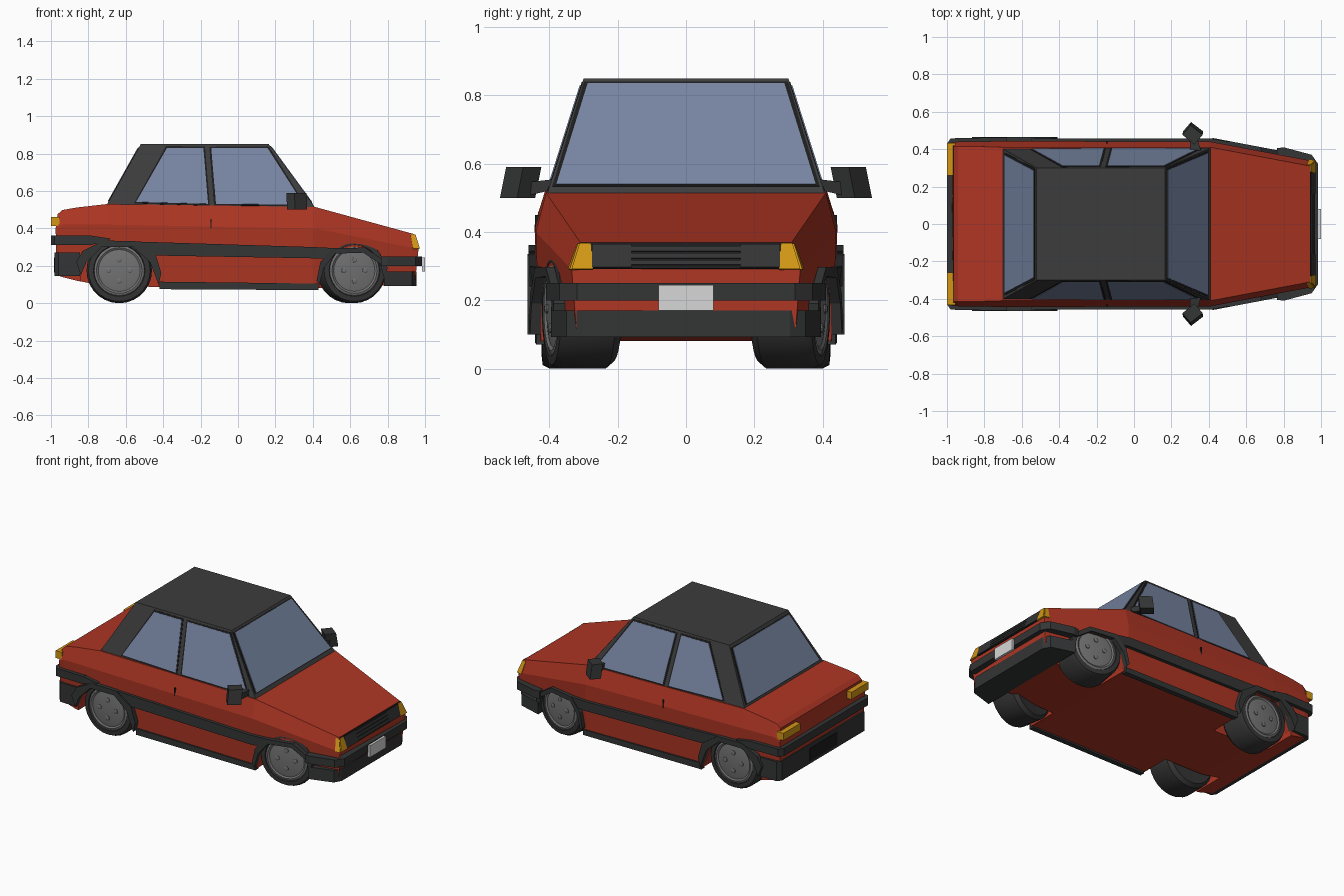
import bpy, bmesh, math
from mathutils import Vector, Matrix

if "Cube" in bpy.data.objects:
    bpy.data.objects.remove(bpy.data.objects["Cube"])


def material(name, r, g, b):
    m = bpy.data.materials.new(name)
    m.diffuse_color = (r, g, b, 1)
    m.use_nodes = True
    m.node_tree.nodes["Principled BSDF"].inputs["Base Color"].default_value = m.diffuse_color
    return m


RED = material("red_paint", 0.42, 0.036, 0.017)
ROOF = material("dark_roof", 0.046, 0.046, 0.046)
TRIM = material("dark_trim", 0.034, 0.035, 0.036)
BLACK = material("black_seal", 0.012, 0.012, 0.013)
GLASS = material("blue_glass", 0.185, 0.235, 0.36)
AMBER = material("amber_lamp", 0.65, 0.31, 0.008)
TYRE = material("tyre_rubber", 0.036, 0.036, 0.036)
RIM = material("grey_rim", 0.17, 0.17, 0.17)
PLATE = material("pale_plate", 0.68, 0.68, 0.68)


def build(name, verts, faces, mat, mirror=False, smooth=False):
    """Mesh object, optionally with a copy mirrored across y = 0."""
    bm = bmesh.new()
    for s in ((1, -1) if mirror else (1,)):
        vs = [bm.verts.new((v[0], v[1] * s, v[2])) for v in verts]
        for f in faces:
            bm.faces.new([vs[i] for i in f])
    bmesh.ops.recalc_face_normals(bm, faces=bm.faces)
    me = bpy.data.meshes.new(name)
    bm.to_mesh(me)
    bm.free()
    ob = bpy.data.objects.new(name, me)
    bpy.context.collection.objects.link(ob)
    if mat:
        me.materials.append(mat)
    if smooth:
        bpy.ops.object.select_all(action='DESELECT')
        ob.select_set(True)
        bpy.context.view_layer.objects.active = ob
        bpy.ops.object.shade_smooth_by_angle(angle=math.radians(30))
    return ob


def loft(name, rings, mat, mirror=False, smooth=False):
    """Closed skin through rings of equal point count."""
    n = len(rings[0])
    verts = [p for r in rings for p in r]
    faces = [list(range(n)), list(range(len(verts) - n, len(verts)))]
    for k in range(len(rings) - 1):
        for i in range(n):
            j = (i + 1) % n
            faces.append([k * n + i, k * n + j, (k + 1) * n + j, (k + 1) * n + i])
    return build(name, verts, faces, mat, mirror, smooth)


def plate(name, corners, out, mat, mirror=False):
    """Thin plate lying on a surface, raised by 'out'."""
    c = [Vector(p) for p in corners]
    n = (c[1] - c[0]).cross(c[2] - c[0]).normalized()
    mid = sum(c, Vector()) / len(c)
    if n.dot(mid - Vector((0, 0, 0.3))) < 0:
        n = -n
    return loft(name, [[p - n * 0.002 for p in c], [p + n * out for p in c]], mat, mirror)


def side_y(x):
    return 0.44 if x < 0.41 else 0.44 - (x - 0.41) * 0.19


def side_part(name, pts, out, mat, depth=0.03):
    """Outline in x,z that follows the body flank on both sides."""
    loft(name, [[(x, side_y(x) - depth, z) for x, z in pts],
                [(x, side_y(x) + out, z) for x, z in pts]], mat, True)


def slab(name, plan, z0, z1, mat):
    """Half plan outline in x,y, mirrored to a full slab."""
    full = plan + [(x, -y) for x, y in reversed(plan)]
    loft(name, [[(x, y, z) for x, y in full] for z in (z0, z1)], mat)


def box(name, a, b, mat, mirror=False):
    loft(name, [[(a[0], a[1], z), (b[0], a[1], z), (b[0], b[1], z), (a[0], b[1], z)]
                for z in (a[2], b[2])], mat, mirror)


# Body shell: half sections of (x, y, z) from sill to shoulder to deck edge
half = [
    [(-0.97, 0.42, 0.15), (-0.975, 0.435, 0.40), (-0.965, 0.415, 0.475)],
    [(-0.94, 0.425, 0.14), (-0.94, 0.44, 0.42), (-0.94, 0.415, 0.498)],
    [(-0.86, 0.43, 0.12), (-0.86, 0.44, 0.42), (-0.86, 0.415, 0.512)],
    [(-0.70, 0.43, 0.09), (-0.70, 0.444, 0.42), (-0.70, 0.41, 0.53)],
    [(0.41, 0.43, 0.08), (0.41, 0.44, 0.40), (0.41, 0.41, 0.515)],
    [(0.945, 0.32, 0.10), (0.965, 0.335, 0.29), (0.94, 0.31, 0.37)],
]
body = loft("body", [h + [(x, -y, z) for x, y, z in reversed(h)] for h in half], RED)

# Wheel wells cut out of the body
arch_rear = [(-0.84, 0.15), (-0.81, 0.22), (-0.73, 0.30), (-0.56, 0.30), (-0.47, 0.22), (-0.425, 0.10)]
arch_front = [(0.435, 0.10), (0.46, 0.19), (0.52, 0.265), (0.67, 0.27), (0.76, 0.21), (0.785, 0.12)]
for arch in (arch_rear, arch_front):
    pts = [(arch[0][0], 0.0)] + arch + [(arch[-1][0], 0.0)]
    cutter = loft("well_cutter", [[(x, y, z) for x, z in pts] for y in (0.22, 0.6)], RED, True)
    cutter.hide_render = True
    mod = body.modifiers.new("well", 'BOOLEAN')
    mod.operation, mod.object, mod.solver = 'DIFFERENCE', cutter, 'EXACT'
    bpy.context.view_layer.objects.active = body
    bpy.ops.object.modifier_apply(modifier=mod.name)
    bpy.data.objects.remove(cutter)

# Arch flares
side_part("rear_flare", arch_rear + [(-0.41, 0.16), (-0.44, 0.26), (-0.55, 0.332),
                                     (-0.72, 0.335), (-0.83, 0.28), (-0.865, 0.22)], 0.025, TRIM)
side_part("front_flare", arch_front + [(0.80, 0.19), (0.77, 0.235), (0.68, 0.297),
                                       (0.51, 0.295), (0.44, 0.22), (0.42, 0.12)], 0.022, TRIM)

# Side mouldings and sills
side_part("side_moulding", [(-0.56, 0.33), (-0.45, 0.255), (0.41, 0.24), (0.46, 0.24),
                            (0.51, 0.295), (0.41, 0.30)], 0.018, TRIM)
side_part("sill", [(-0.42, 0.075), (0.43, 0.07), (0.43, 0.105), (-0.42, 0.115)], 0.002, TRIM)
side_part("door_seam", [(-0.147, 0.45), (-0.141, 0.45), (-0.141, 0.40), (-0.147, 0.40)], 0.003, BLACK)

# Bumpers and lower valances
slab("front_bumper", [(0.765, 0.405), (0.80, 0.41), (0.95, 0.37), (0.985, 0.32)], 0.20, 0.25, TRIM)
slab("front_valance", [(0.78, 0.395), (0.93, 0.35), (0.955, 0.305)], 0.092, 0.17, TRIM)
slab("rear_bumper", [(-0.78, 0.462), (-0.98, 0.458), (-1.0, 0.43)], 0.312, 0.362, TRIM)
side_part("rear_bumper_tip", [(-0.79, 0.312), (-0.79, 0.362), (-0.68, 0.345), (-0.70, 0.33)], 0.022, TRIM)
slab("rear_valance", [(-0.845, 0.448), (-0.96, 0.445), (-0.98, 0.42)], 0.145, 0.27, TRIM)
box("rear_plate_recess", (-0.984, -0.14, 0.165), (-0.975, 0.14, 0.245), BLACK)
box("front_plate", (0.983, -0.08, 0.17), (1.0, 0.08, 0.245), PLATE)


# Nose panel with grille bars and amber lamps
def nose(y0, y1, z0, z1, taper=0.0):
    f = lambda z: 0.94 + (0.37 - z) * 0.3125
    return [(f(z0), y0, z0), (f(z0), y1, z0), (f(z1), y1 - taper, z1), (f(z1), y0 + taper, z1)]


plate("nose_panel", nose(-0.333, 0.333, 0.292, 0.368, 0.024), 0.003, BLACK)
plate("headlamp", nose(0.16, 0.275, 0.295, 0.362), 0.008, TRIM, True)
for z in (0.302, 0.322, 0.342):
    plate("grille_bar", nose(-0.16, 0.16, z, z + 0.014), 0.008, TRIM)
front = nose(0.272, 0.335, 0.29, 0.365)
front[2], front[3] = (front[2][0], 0.312, 0.365), (front[3][0], 0.278, 0.365)
plate("front_lamp", front, 0.008, AMBER, True)
plate("front_lamp_side", [(0.968, 0.336, 0.29), (0.944, 0.312, 0.365),
                          (0.922, 0.315, 0.365), (0.935, 0.342, 0.29)], 0.005, AMBER, True)
box("tail_lamp", (-1.0, 0.26, 0.413), (-0.955, 0.434, 0.46), AMBER, True)

# Cabin
loft("cabin", [[(-0.708, -0.406, 0.515), (0.41, -0.406, 0.515), (0.41, 0.406, 0.515), (-0.708, 0.406, 0.515)],
               [(-0.52, -0.30, 0.85), (0.165, -0.30, 0.85), (0.165, 0.30, 0.85), (-0.52, 0.30, 0.85)]], ROOF)


# Windows: black seal with the glass on top
def window(name, pts, mirror=False):
    mid = sum((Vector(p) for p in pts), Vector()) / len(pts)
    grown = [Vector(p) + (Vector(p) - mid).normalized() * 0.013 for p in pts]
    plate(name + "_seal", grown, 0.002, BLACK, mirror)
    plate(name, pts, 0.005, GLASS, mirror)


def screen(x_top, slope, z0, y0, z1, y1):
    fx = lambda z: x_top + (0.85 - z) * slope
    return [(fx(z0), -y0, z0), (fx(z0), y0, z0), (fx(z1), y1, z1), (fx(z1), -y1, z1)]


def on_side(pts):
    return [(x, 0.30 + (0.85 - z) * 0.3164, z) for x, z in pts]


window("windscreen", screen(0.165, 0.731, 0.538, 0.38, 0.834, 0.288))
window("rear_window", screen(-0.52, -0.561, 0.545, 0.37, 0.828, 0.286))
window("rear_side_window", on_side([(-0.545, 0.54), (-0.16, 0.53), (-0.185, 0.828), (-0.38, 0.828)]), True)
window("front_side_window", on_side([(-0.118, 0.53), (0.352, 0.525), (0.158, 0.828), (-0.143, 0.828)]), True)

# Door mirrors
head = [(0.262, 0.495), (0.305, 0.545), (0.37, 0.495), (0.326, 0.442)]
loft("door_mirror", [[(x, y, 0.50) for x, y in head],
                     [(x - 0.003, y - 0.018, 0.59) for x, y in head]], TRIM, True)
loft("mirror_arm", [[(0.30, 0.385, 0.525), (0.36, 0.385, 0.525), (0.36, 0.385, 0.555), (0.30, 0.385, 0.555)],
                    [(0.30, 0.47, 0.505), (0.335, 0.47, 0.505), (0.335, 0.47, 0.545), (0.30, 0.47, 0.545)]], TRIM, True)


# Wheels: turned profiles of (radius, y)
def turned(name, profile, mat, place, n=28):
    rings = [[place @ Vector((r * math.cos(2 * math.pi * i / n), y, r * math.sin(2 * math.pi * i / n)))
              for i in range(n)] for r, y in profile]
    loft(name, rings, mat, True, True)


for label, x, y, toe in (("rear", -0.635, 0.33, 0), ("front", 0.607, 0.305, -10)):
    place = Matrix.Translation((x, y, 0.175)) @ Matrix.Rotation(math.radians(toe), 4, 'Z')
    turned(label + "_tyre", [(0.13, -0.09), (0.155, -0.092), (0.175, -0.07), (0.175, 0.07),
                             (0.165, 0.09), (0.138, 0.093), (0.13, 0.08)], TYRE, place)
    turned(label + "_rim", [(0.134, 0.06), (0.134, 0.088), (0.122, 0.092), (0.112, 0.086),
                            (0.09, 0.09), (0.03, 0.094)], RIM, place)
    for k in range(4):
        a = k * math.pi / 2
        bolt = place @ Matrix.Translation((0.057 * math.cos(a), 0.09, 0.057 * math.sin(a)))
        turned(label + "_bolt", [(0.014, -0.005), (0.014, 0.007), (0.009, 0.01)], RIM, bolt, 10)
